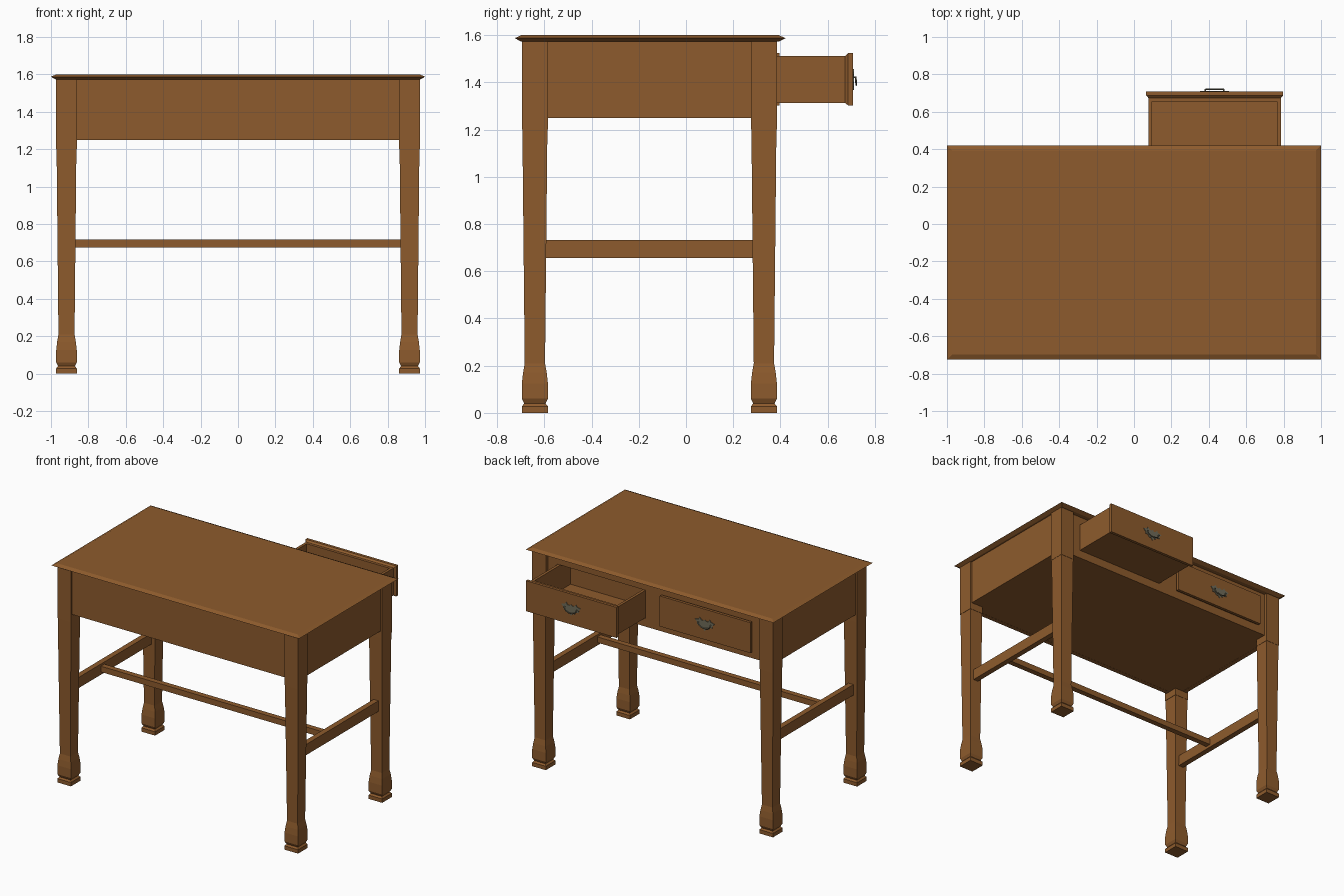
import bpy, bmesh, math
from mathutils import Vector

if "Cube" in bpy.data.objects:
    bpy.data.objects.remove(bpy.data.objects["Cube"])


def material(name, rgb):
    m = bpy.data.materials.new(name)
    m.diffuse_color = (*rgb, 1)
    m.use_nodes = True
    m.node_tree.nodes["Principled BSDF"].inputs["Base Color"].default_value = m.diffuse_color
    return m


WOOD = material("warm_brown_wood", (0.27, 0.105, 0.026))
METAL = material("aged_metal", (0.16, 0.15, 0.10))


def finish(name, bm, mat):
    bmesh.ops.recalc_face_normals(bm, faces=bm.faces)
    me = bpy.data.meshes.new(name)
    bm.to_mesh(me)
    bm.free()
    me.materials.append(mat)
    ob = bpy.data.objects.new(name, me)
    bpy.context.collection.objects.link(ob)
    return ob


def add_box(bm, x0, x1, y0, y1, z0, z1):
    vs = bmesh.ops.create_cube(bm, size=1)["verts"]
    for v in vs:
        v.co = Vector(((x0 + x1) / 2 + v.co.x * (x1 - x0),
                       (y0 + y1) / 2 + v.co.y * (y1 - y0),
                       (z0 + z1) / 2 + v.co.z * (z1 - z0)))


def boxes(name, dims, mat=WOOD):
    bm = bmesh.new()
    for d in dims:
        add_box(bm, *d)
    return finish(name, bm, mat)


def loft(name, levels, axis="z", mat=WOOD):
    """Stack rectangles (position, a0, a1, b0, b1) along z or y."""
    bm = bmesh.new()
    prev = None
    for p, a0, a1, b0, b1 in levels:
        pts = [(a0, b0), (a1, b0), (a1, b1), (a0, b1)]
        ring = [bm.verts.new((a, b, p) if axis == "z" else (a, p, b)) for a, b in pts]
        if prev:
            for i in range(4):
                j = (i + 1) % 4
                bm.faces.new((prev[i], prev[j], ring[j], ring[i]))
        else:
            bm.faces.new(ring[::-1])
        prev = ring
    bm.faces.new(prev)
    return finish(name, bm, mat)


# Table top with bevelled rim
loft("table_top", [(z, -1 + i, 1 - i, -0.725 + i, 0.421 - i)
                   for z, i in ((1.572, 0.028), (1.587, 0), (1.6, 0.028))])

# Tapered legs with flared feet
LEG = [(0, .055), (.028, .055), (.04, .045), (.06, .055), (.125, .055), (.17, .050),
       (.21, .043), (1.2, .053), (1.2, .055), (1.574, .055)]
for side, sx in (("left", -1), ("right", 1)):
    for end, cy in (("front", -0.64), ("back", 0.33)):
        cx = sx * 0.917
        loft(f"{end}_{side}_leg", [(z, cx - h, cx + h, cy - h, cy + h) for z, h in LEG])

# Stretchers
for side, sx in (("left", -1), ("right", 1)):
    c = sx * 0.917
    boxes(f"{side}_stretcher", [(c - .02, c + .02, -0.60, 0.29, 0.655, 0.733)])
boxes("centre_stretcher", [(-0.9, 0.9, -0.30, -0.26, 0.675, 0.717)])

# Apron: front, sides, floor and the drawer frame at the back
ZB, ZT = 1.25, 1.574
boxes("front_apron", [(-0.864, 0.864, -0.682, -0.65, ZB, ZT)])
for side, sx in (("left", -1), ("right", 1)):
    c = sx * 0.943
    boxes(f"{side}_apron", [(c - .016, c + .016, -0.587, 0.277, ZB, ZT)])
boxes("apron_floor", [(-0.93, 0.93, -0.585, 0.275, ZB + .001, ZB + .02),
                      (-0.864, 0.864, -0.66, 0.35, ZB + .001, ZB + .02)])
boxes("drawer_frame", [(-0.864, 0.864, 0.33, 0.362, ZB, 1.31),
                       (-0.864, 0.864, 0.33, 0.362, 1.515, ZT),
                       (-0.864, -0.787, 0.33, 0.362, 1.31, 1.515),
                       (-0.074, 0.074, 0.33, 0.362, 1.31, 1.515),
                       (0.787, 0.864, 0.33, 0.362, 1.31, 1.515)])

# Half outline of the winged handle plate (x, z)
WING = [(0, .036), (.012, .026), (.028, .028), (.040, .044), (.048, .030), (.078, .022),
        (.062, .004), (.060, -.012), (.040, -.014), (.028, -.030), (.014, -.028), (0, -.046)]


def handle(name, cx, y, cz):
    # Back plate
    outline = WING + [(-x, z) for x, z in WING[-2:0:-1]]
    bm = bmesh.new()
    f = bm.faces.new([bm.verts.new((cx + x, y - .001, cz + z)) for x, z in outline])
    ext = bmesh.ops.extrude_face_region(bm, geom=[f])["geom"]
    for v in ext:
        if isinstance(v, bmesh.types.BMVert):
            v.co.y += .005
    finish(name + "_plate", bm, METAL)
    # Hanging bail
    cu = bpy.data.curves.new(name + "_bail", "CURVE")
    cu.dimensions = "3D"
    cu.bevel_depth = .004
    cu.bevel_resolution = 1
    cu.use_fill_caps = True
    sp = cu.splines.new("POLY")
    n = 10
    path = [(-.048, 0, .008)]
    for i in range(n + 1):
        t = math.pi * i / n
        path.append((-.050 * math.cos(t), .011 + .002 * math.sin(t), .008 - .032 * math.sin(t)))
    path.append((.048, 0, .008))
    sp.points.add(len(path) - 1)
    for p, (x, dy, z) in zip(sp.points, path):
        p.co = (cx + x, y + dy, cz + z, 1)
    cu.materials.append(METAL)
    bpy.context.collection.objects.link(bpy.data.objects.new(name + "_bail", cu))


def drawer(name, cx, y):
    """Drawer whose front face lies at y."""
    hw, z0, z1 = 0.354, 1.312, 1.512
    loft(name + "_front", [(y - .034, cx - hw, cx + hw, z0, z1),
                           (y - .021, cx - .366, cx + .366, 1.302, 1.524),
                           (y, cx - .366, cx + .366, 1.302, 1.524)], axis="y")
    yb, yf, t = y - .49, y - .034, .02
    boxes(name + "_tray", [(cx - hw, cx + hw, yb, yf, z0, z0 + .015),
                           (cx - hw, cx - hw + t, yb, yf, z0, z1),
                           (cx + hw - t, cx + hw, yb, yf, z0, z1),
                           (cx - hw + t, cx + hw - t, yb, yb + t, z0, z1),
                           (cx - hw + t, cx + hw - t, yf - t, yf, z0, z1)])
    handle(name + "_handle", cx, y, 1.413)


drawer("open_drawer", 0.431, 0.708)
drawer("closed_drawer", -0.431, 0.396)
